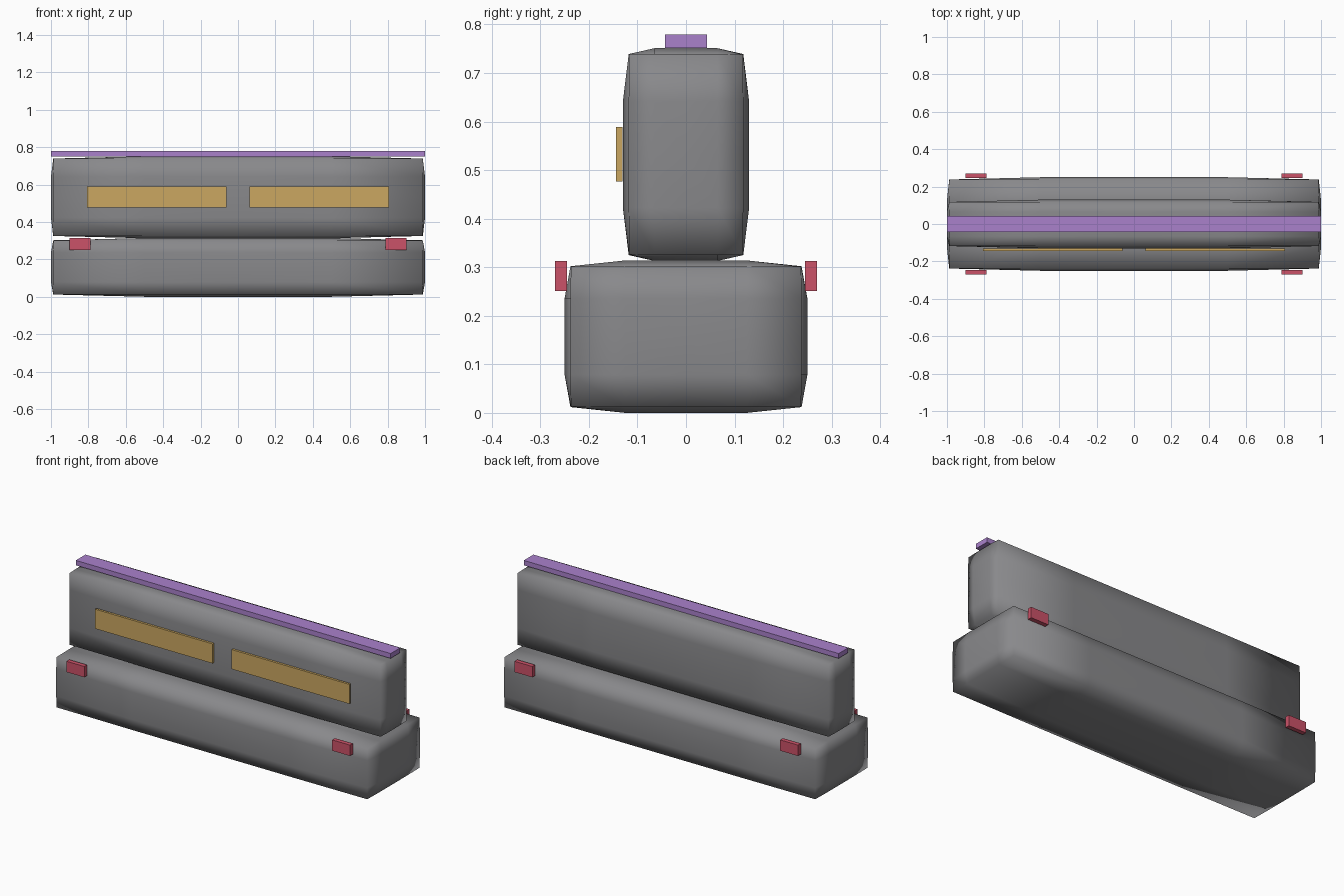
import bpy, bmesh

if "Cube" in bpy.data.objects:
    bpy.data.objects.remove(bpy.data.objects["Cube"])


def material(name, color):
    m = bpy.data.materials.new(name)
    m.diffuse_color = color
    m.use_nodes = True
    m.node_tree.nodes["Principled BSDF"].inputs["Base Color"].default_value = m.diffuse_color
    return m


def finish(name, bm, mat, smooth=False):
    bmesh.ops.recalc_face_normals(bm, faces=bm.faces)
    me = bpy.data.meshes.new(name)
    bm.to_mesh(me)
    bm.free()
    for p in me.polygons:
        p.use_smooth = smooth
    me.materials.append(mat)
    ob = bpy.data.objects.new(name, me)
    bpy.context.collection.objects.link(ob)
    return ob


def box(name, center, size, mat):
    bm = bmesh.new()
    bmesh.ops.create_cube(bm, size=1)
    for v in bm.verts:
        v.co = [c + a * s for c, a, s in zip(center, v.co, size)]
    return finish(name, bm, mat)


def soft_block(name, center, size, mat):
    """Gridded box whose edges and corners are pulled slightly inward."""
    bm = bmesh.new()
    bmesh.ops.create_cube(bm, size=2)
    bmesh.ops.subdivide_edges(bm, edges=bm.edges[:], cuts=3, use_grid_fill=True)
    for v in bm.verts:
        outer = [abs(a) > 0.99 for a in v.co]
        pull = (0, 0, 0.012, 0.013)[sum(outer)]
        v.co = [c + a * s / 2 - (pull * a if o else 0)
                for c, a, s, o in zip(center, v.co, size, outer)]
    return finish(name, bm, mat, smooth=True)


dark = material("body_dark_grey", (0.25, 0.25, 0.26, 1))
purple = material("rail_purple", (0.40, 0.22, 0.60, 1))
gold = material("panel_gold", (0.60, 0.39, 0.12, 1))
red = material("clip_red", (0.60, 0.085, 0.14, 1))

# Main body: wide base and narrow upper wall
soft_block("base_block", (0, 0, 0.157), (2, 0.50, 0.314), dark)
soft_block("upper_block", (0, 0, 0.532), (2, 0.26, 0.438), dark)

# Top rail
box("top_rail", (0, 0, 0.765), (2, 0.087, 0.028), purple)

for sx, side in ((-1, "left"), (1, "right")):
    # Front panels
    box(f"front_panel_{side}", (sx * 0.434, -0.1375, 0.533), (0.747, 0.013, 0.112), gold)
    # Clips on front and back of the base
    for sy, face in ((-1, "front"), (1, "back")):
        box(f"clip_{face}_{side}", (sx * 0.844, sy * 0.2575, 0.282), (0.113, 0.025, 0.062), red)
